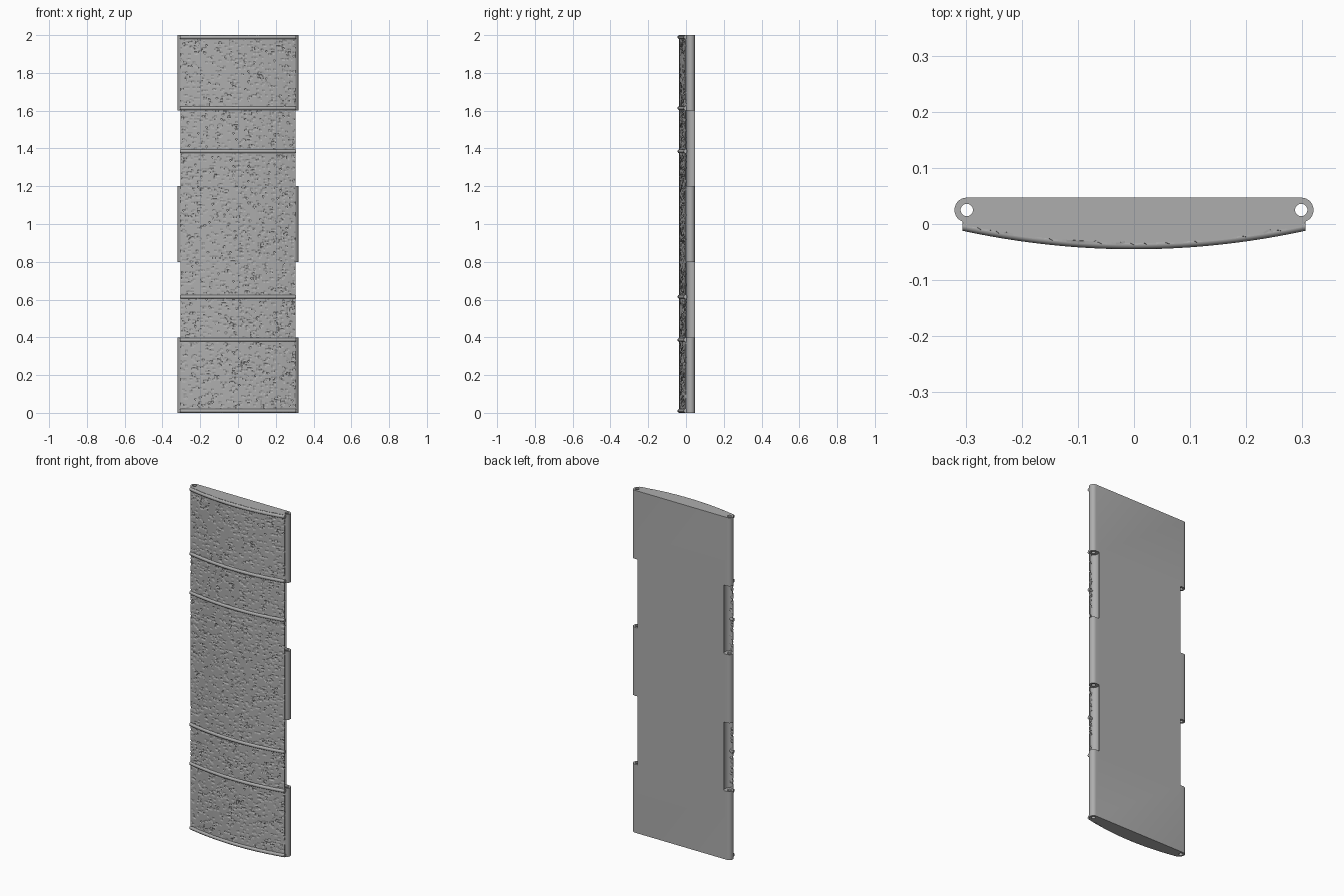
import bpy, bmesh, math, random
from mathutils import Matrix, Vector

random.seed(4)
cube = bpy.data.objects.get("Cube")
if cube:
    bpy.data.objects.remove(cube)

grey = bpy.data.materials.new("plain grey")
grey.use_nodes = True
grey.diffuse_color = (0.42, 0.42, 0.42, 1)
grey.node_tree.nodes["Principled BSDF"].inputs["Base Color"].default_value = grey.diffuse_color

HEIGHT = 2.0
PIN_X, PIN_Y = 0.298, 0.025
KNUCKLE_R, CLEARANCE_R, HOLE_R = 0.022, 0.029, 0.011
HALF, EDGE_Y, BULGE = 0.306, -0.004, 0.033


def front_y(x):
    """Shallow bow of the front face."""
    return EDGE_Y - BULGE * (1 - (x / HALF) ** 2)


def finish(name, bm):
    bmesh.ops.recalc_face_normals(bm, faces=bm.faces)
    mesh = bpy.data.meshes.new(name)
    bm.to_mesh(mesh)
    bm.free()
    ob = bpy.data.objects.new(name, mesh)
    bpy.context.collection.objects.link(ob)
    mesh.materials.append(grey)
    return ob


def select_only(ob):
    bpy.ops.object.select_all(action='DESELECT')
    ob.select_set(True)
    bpy.context.view_layer.objects.active = ob


def cylinders(name, radius, spans):
    """Upright cylinders on both hinge axes, one per (bottom, top) span."""
    bm = bmesh.new()
    for side in (-1, 1):
        for low, high in spans:
            bmesh.ops.create_cone(
                bm, cap_ends=True, segments=32, radius1=radius, radius2=radius, depth=high - low,
                matrix=Matrix.Translation((side * PIN_X, PIN_Y, (low + high) / 2)))
    ob = finish(name, bm)
    ob.hide_render = True
    return ob


# Panel core: bowed front, flat back, round hinge edges
right_half = []
for i in range(13):
    a = math.radians(90 - i * 13)
    right_half.append((PIN_X + KNUCKLE_R * math.cos(a), PIN_Y + KNUCKLE_R * math.sin(a)))
front = [(x, front_y(x) + 0.003) for x in (0.3 - 0.6 * i / 24 for i in range(25))]
left_half = [(-x, y) for x, y in reversed(right_half)]
bm = bmesh.new()
face = bm.faces.new([bm.verts.new((x, y, 0)) for x, y in right_half + front + left_half])
top = bmesh.ops.extrude_face_region(bm, geom=[face])["geom"]
bmesh.ops.translate(bm, vec=(0, 0, HEIGHT), verts=[v for v in top if isinstance(v, bmesh.types.BMVert)])
panel = finish("panel_core", bm)

# Cut the hinge gaps and pin holes
cutters = [cylinders("gap_cutter", CLEARANCE_R, [(0.4, 0.8), (1.2, 1.6)]),
           cylinders("pin_cutter", HOLE_R, [(-0.1, HEIGHT + 0.1)])]
select_only(panel)
for cutter in cutters:
    mod = panel.modifiers.new(cutter.name, 'BOOLEAN')
    mod.operation, mod.solver, mod.object = 'DIFFERENCE', 'EXACT', cutter
    bpy.ops.object.modifier_apply(modifier=mod.name)
    bpy.data.objects.remove(cutter)
bpy.ops.object.shade_smooth_by_angle(angle=math.radians(30))

# Rough front skin: a fine grid with scattered pits
cols, rows = 76, 250
bm = bmesh.new()
bmesh.ops.create_grid(bm, x_segments=cols, y_segments=rows, size=1)
for v in bm.verts:
    x, z = v.co.x * 0.304, (v.co.y + 1) * HEIGHT / 2
    pit = random.uniform(0.003, 0.006) if random.random() < 0.13 else 0
    v.co = Vector((x, front_y(x) + pit, z))
skin = finish("rough_front_skin", bm)
if sum(p.normal.y for p in skin.data.polygons) > 0:
    skin.data.flip_normals()
select_only(skin)
mod = skin.modifiers.new("thickness", 'SOLIDIFY')
mod.thickness, mod.offset = 0.004, -1
bpy.ops.object.modifier_apply(modifier=mod.name)

# Raised beads across the front
for n, z in enumerate((0.011, 0.387, 0.615, 1.385, 1.613, 1.989)):
    bm = bmesh.new()
    rings = []
    for i in range(41):
        x = HALF * (i / 20 - 1)
        rings.append([bm.verts.new((x, front_y(x) + 0.009 * math.cos(a) + 0.001, z + 0.01 * math.sin(a)))
                      for a in (math.tau * k / 12 for k in range(12))])
    for a, b in zip(rings, rings[1:]):
        for k in range(12):
            bm.faces.new((a[k], a[k - 1], b[k - 1], b[k]))
    bm.faces.new(rings[0])
    bm.faces.new(rings[-1])
    bead = finish(f"bead_{n + 1}", bm)
    select_only(bead)
    bpy.ops.object.shade_smooth_by_angle(angle=math.radians(40))
